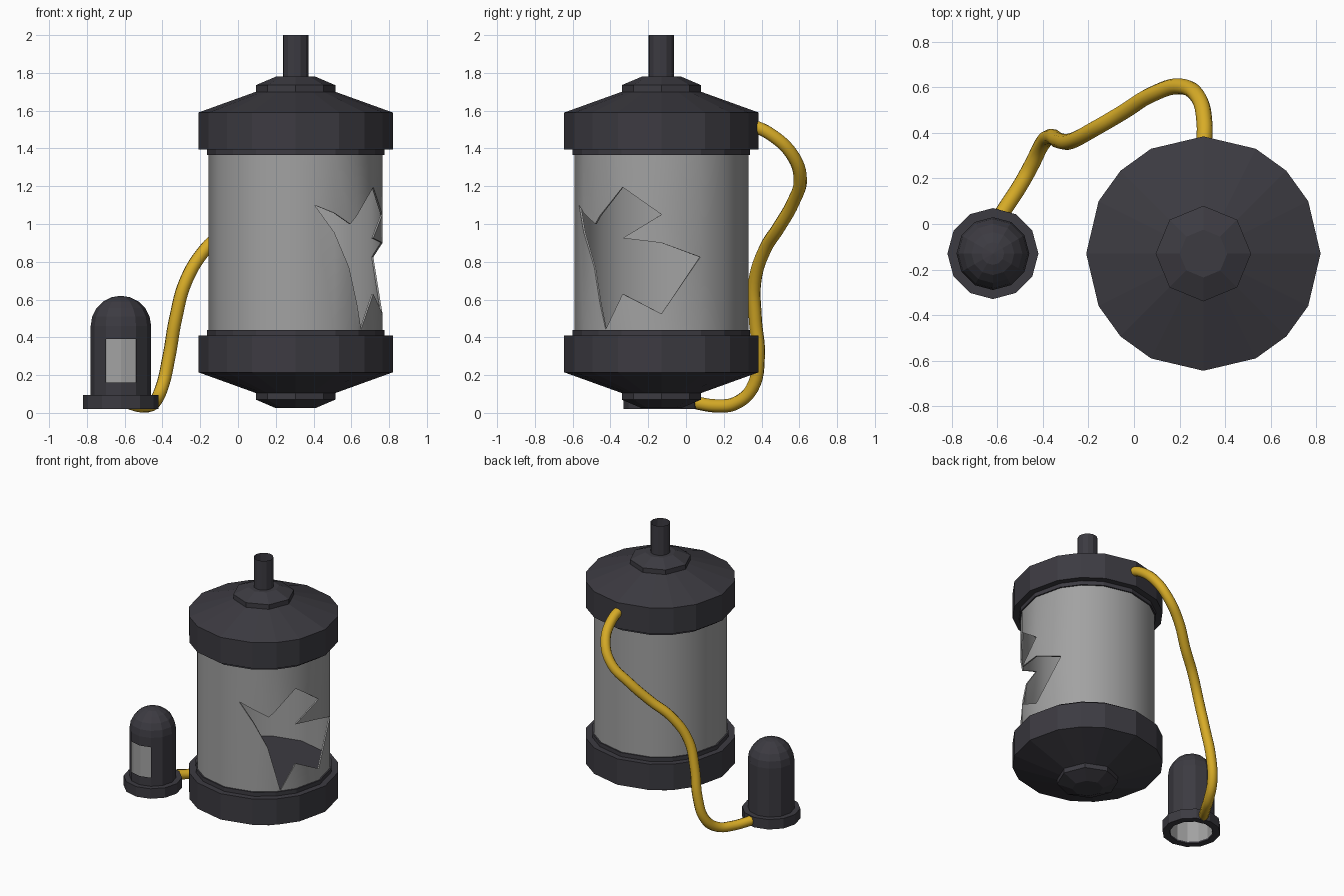
import bpy, bmesh, math
from mathutils import Vector
from mathutils.geometry import delaunay_2d_cdt

if "Cube" in bpy.data.objects:
    bpy.data.objects.remove(bpy.data.objects["Cube"])


def material(name, rgb):
    m = bpy.data.materials.new(name)
    m.diffuse_color = (*rgb, 1)
    m.use_nodes = True
    m.node_tree.nodes["Principled BSDF"].inputs["Base Color"].default_value = m.diffuse_color
    return m


DARK = material("dark metal", (0.045, 0.043, 0.053))
GREY = material("grey glass", (0.36, 0.36, 0.36))
YELLOW = material("yellow hose", (0.68, 0.41, 0.02))

TANK = (0.305, -0.13)
LAMP = (-0.62, -0.13)
# sixteen unevenly spaced columns round the tank, starting at -x
COLS16 = [180 + 90 * q + a for q in range(4) for a in (0, 26.565, 45, 63.435)]
COLS8 = [45 * i for i in range(8)]
COLS12 = [30 * i for i in range(12)]


def finish(bm, name, mat, normals=True):
    if normals:
        bmesh.ops.recalc_face_normals(bm, faces=bm.faces)
    me = bpy.data.meshes.new(name)
    bm.to_mesh(me)
    bm.free()
    me.materials.append(mat)
    ob = bpy.data.objects.new(name, me)
    bpy.context.collection.objects.link(ob)
    return ob


def octagon(r, deg):
    """Radius on an octagon with corner radius r."""
    return r * math.cos(math.pi / 8) / math.cos(math.radians(deg % 45 - 22.5))


def lathe(name, mat, centre, cols, profile, caps=(True, True), loop=False,
          remap=lambda z: z, octa=None, skip=None):
    """Turn a (radius, z) profile round the given column angles."""
    bm = bmesh.new()
    rings = []
    for k, (r, z) in enumerate(profile):
        ring = []
        for d in cols:
            rr = octagon(r, d) if k == octa else r
            a = math.radians(d)
            ring.append(bm.verts.new((centre[0] + rr * math.cos(a),
                                      centre[1] + rr * math.sin(a), remap(z))))
        rings.append(ring)
    n = len(cols)
    pairs = list(zip(rings, rings[1:])) + ([(rings[-1], rings[0])] if loop else [])
    for k, (a, b) in enumerate(pairs):
        for i in range(n):
            if skip and skip(k, i):
                continue
            j = (i + 1) % n
            bm.faces.new((a[i], a[j], b[j], b[i]))
    if not loop:
        if caps[0]:
            bm.faces.new(rings[0])
        if caps[1]:
            bm.faces.new(rings[-1])
    return finish(bm, name, mat)


# tank end caps and nuts, mirrored about the middle of the tank
for side, remap in (("top", lambda z: z), ("bottom", lambda z: 1.805 - z)):
    lathe(side + "_cap", DARK, TANK, COLS16,
          [(0.47, 1.365), (0.47, 1.395), (0.515, 1.395), (0.515, 1.59), (0.21, 1.70)],
          remap=remap, octa=4)
    lathe(side + "_nut", DARK, TANK, COLS8,
          [(0.21, 1.695), (0.21, 1.735), (0.105, 1.78)], remap=remap)

# open pipe on top
lathe("top_pipe", DARK, TANK, [22.5 + d for d in COLS12],
      [(0.068, 1.77), (0.068, 2.0)], caps=(False, False))

# broken glass wall: unrolled sheet (column number, z) with a jagged hole
HOLE = [(4.49, 1.10), (5.7, 1.0), (7, 1.195), (8, 1.05), (7, 0.925), (8, 0.90),
        (9, 0.825), (8, 0.525), (7, 0.63), (6.25, 0.442), (5.65, 0.77)]
LOW, HIGH = 0.43, 1.375


def in_hole(p):
    inside = False
    for (x1, y1), (x2, y2) in zip(HOLE, HOLE[1:] + HOLE[:1]):
        if (y1 > p[1]) != (y2 > p[1]) and p[0] < x1 + (p[1] - y1) * (x2 - x1) / (y2 - y1):
            inside = not inside
    return inside


def roll(p, r=0.46):
    i = min(int(p[0] + 1e-5), 15)
    f = p[0] - i
    a, b = (math.radians(COLS16[k % 16]) for k in (i, i + 1))
    return Vector((TANK[0] + r * ((1 - f) * math.cos(a) + f * math.cos(b)),
                   TANK[1] + r * ((1 - f) * math.sin(a) + f * math.sin(b)), p[1]))


pts, edges = [], []
for i in range(17):
    pts += [Vector((i, LOW)), Vector((i, HIGH))]
    edges.append((2 * i, 2 * i + 1))
base = len(pts)
pts += [Vector(h) for h in HOLE]
edges += [(base + i, base + (i + 1) % len(HOLE)) for i in range(len(HOLE))]
flat, _, tris = delaunay_2d_cdt(pts, edges, [], 0, 1e-5)[:3]
bm = bmesh.new()
vs = [bm.verts.new(roll(p)) for p in flat]
for t in tris:
    mid = sum((flat[i] for i in t), Vector((0, 0))) / len(t)
    if not in_hole(mid):
        bm.faces.new([vs[i] for i in t])
bmesh.ops.delete(bm, geom=[v for v in bm.verts if not v.link_faces], context='VERTS')
bmesh.ops.remove_doubles(bm, verts=bm.verts, dist=1e-4)
wall = finish(bm, "glass_wall", GREY, normals=False)
mod = wall.modifiers.new("thickness", 'SOLIDIFY')
mod.thickness = 0.01
mod.offset = -1
bpy.context.view_layer.objects.active = wall
wall.select_set(True)
bpy.ops.object.modifier_apply(modifier=mod.name)
bpy.ops.object.shade_smooth_by_angle(angle=math.radians(40))

# small lamp: base ring, domed housing with front window, inner glass
lathe("lamp_base", DARK, LAMP, COLS12,
      [(0.2, 0.02), (0.2, 0.095), (0.15, 0.095), (0.15, 0.02)], loop=True)
dome = [(0.16 * math.cos(a), 0.46 + 0.16 * math.sin(a))
        for a in (math.radians(18 * k) for k in range(5))]
dome.append((0.002, 0.62))
lathe("lamp_housing", DARK, LAMP, COLS12,
      [(0.16, 0.09), (0.16, 0.16), (0.16, 0.39)] + dome, caps=(False, True),
      skip=lambda k, i: k == 1 and i in (8, 9))
lathe("lamp_glass", GREY, LAMP, COLS12, [(0.147, 0.03), (0.147, 0.45)],
      caps=(False, True))

# hose from the back of the top cap down to the lamp base
PATH = [(0.305, 0.33, 1.53), (0.31, 0.44, 1.48), (0.28, 0.56, 1.37), (0.20, 0.605, 1.24),
        (0.08, 0.57, 1.12), (-0.05, 0.49, 0.98), (-0.17, 0.42, 0.87), (-0.275, 0.365, 0.70),
        (-0.33, 0.367, 0.50), (-0.365, 0.383, 0.30), (-0.405, 0.35, 0.13),
        (-0.45, 0.26, 0.05), (-0.50, 0.17, 0.037), (-0.565, 0.07, 0.05), (-0.59, 0.03, 0.06)]
curve = bpy.data.curves.new("hose", 'CURVE')
curve.dimensions = '3D'
curve.bevel_depth = 0.035
curve.bevel_resolution = 3
curve.resolution_u = 6
curve.use_fill_caps = True
spline = curve.splines.new('BEZIER')
spline.bezier_points.add(len(PATH) - 1)
for bp, co in zip(spline.bezier_points, PATH):
    bp.co = co
    bp.handle_left_type = bp.handle_right_type = 'AUTO'
spline.use_smooth = True
curve.materials.append(YELLOW)
bpy.context.collection.objects.link(bpy.data.objects.new("hose", curve))
